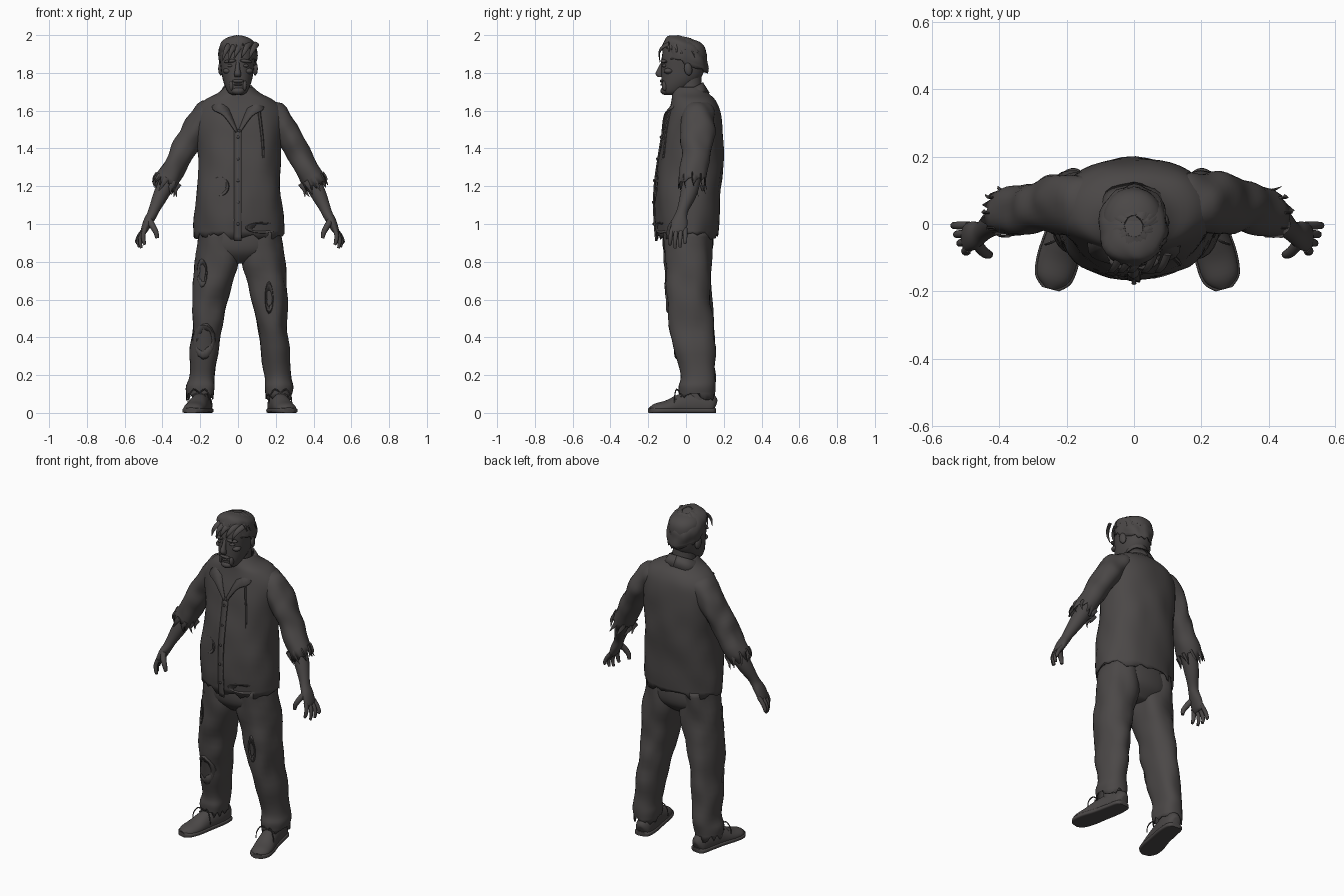
import bpy, bmesh, math, random
from mathutils import Vector, Matrix, Euler, noise

random.seed(4)
if "Cube" in bpy.data.objects:
    bpy.data.objects.remove(bpy.data.objects["Cube"])

mat = bpy.data.materials.new("charcoal")
mat.use_nodes = True
colour = (0.07, 0.064, 0.063, 1)
mat.diffuse_color = colour
bsdf = mat.node_tree.nodes["Principled BSDF"]
bsdf.inputs["Base Color"].default_value = colour
bsdf.inputs["Roughness"].default_value = 0.9
made = []


def finish(bm, name, solid=0.0):
    bmesh.ops.recalc_face_normals(bm, faces=bm.faces)
    me = bpy.data.meshes.new(name)
    bm.to_mesh(me)
    bm.free()
    me.materials.append(mat)
    ob = bpy.data.objects.new(name, me)
    bpy.context.collection.objects.link(ob)
    if solid:
        m = ob.modifiers.new("cloth thickness", 'SOLIDIFY')
        m.thickness = solid
        m.offset = -1
    made.append(ob)


def dense(secs, k):
    """Smooth in-between sections."""
    out = []
    for i in range(len(secs) - 1):
        p = [Vector(secs[max(0, min(len(secs) - 1, i + j))]) for j in (-1, 0, 1, 2)]
        for t in (j / k for j in range(k)):
            out.append(p[1] + 0.5 * t * (p[2] - p[0] + t * (2 * p[0] - 5 * p[1] + 4 * p[2] - p[3]
                       + t * (3 * (p[1] - p[2]) + p[3] - p[0]))))
    return out + [Vector(secs[-1])]


def loft(bm, secs, hint=None, n=28, k=4, power=2.0, fold=0.0, freq=9, jag=0.0, caps=(1, 1), tilt=0.0, floor=None):
    """Skin rings (x, y, z, rx, ry); level rings unless a hint direction is given."""
    rows = dense(secs, k)
    rings = []
    for i, s in enumerate(rows):
        c = Vector(s[:3])
        u, v = Vector((1, 0, 0)), Vector((0, 1, 0))
        t = (Vector(rows[min(i + 1, len(rows) - 1)][:3]) - Vector(rows[max(i - 1, 0)][:3])).normalized()
        if hint:
            u = t.cross(Vector(hint)).normalized()
            v = u.cross(t).normalized()
        ring = []
        for j in range(n):
            a = 2 * math.pi * j / n
            ca, sa = math.cos(a), math.sin(a)
            pc = math.copysign(abs(ca) ** (2 / power), ca)
            ps = math.copysign(abs(sa) ** (2 / power), sa)
            d = u * pc * s[3] + v * ps * s[4]
            q = c + d
            if fold:
                q += d * fold * noise.noise(Vector((q.x * freq, q.y * freq, q.z * freq * 0.7)))
            if jag and i == len(rows) - 1:
                q += t * random.uniform(-0.4, 1) * jag
            q.z += tilt * ps * s[4]
            if floor is not None:
                q.z = max(q.z, floor)
            ring.append(bm.verts.new(q))
        rings.append(ring)
    for a, b in zip(rings, rings[1:]):
        for j in range(n):
            bm.faces.new((a[j], a[(j + 1) % n], b[(j + 1) % n], b[j]))
    if caps[0]:
        bm.faces.new(rings[0])
    if caps[1]:
        bm.faces.new(rings[-1])


def shape(name, secs, solid=0.0, **kw):
    bm = bmesh.new()
    loft(bm, secs, **kw)
    finish(bm, name, solid)


def strand(bm, pts, r, tip=0.15, flat=1.0, hint=(0.1, 0.2, 1), n=6):
    m = len(pts) - 1
    loft(bm, [(*p, r * (1 + (tip - 1) * (i / m) ** 2), r * flat * (1 + (tip - 1) * (i / m) ** 2))
              for i, p in enumerate(pts)], hint=hint, n=n, k=3)


def blob(bm, loc, size, rot=(0, 0, 0)):
    m = Matrix.Translation(loc) @ Euler(rot).to_matrix().to_4x4() @ Matrix.Diagonal((*size, 1))
    bmesh.ops.create_uvsphere(bm, u_segments=14, v_segments=9, radius=1, matrix=m)


def span(z, x0, x1, y0, y1):
    return ((x0 + x1) / 2, (y0 + y1) / 2, z, (x1 - x0) / 2, (y1 - y0) / 2)


def front(secs, x, z):
    """Front surface depth of a body or leg at a place."""
    s = min(dense(secs, 8), key=lambda q: abs(q[2] - z))
    return s[1] - s[4] * math.sqrt(max(0, 1 - ((x - s[0]) / s[3]) ** 2))


def strip(name, upper, lower, solid=0.007):
    bm = bmesh.new()
    a, b = [[bm.verts.new(p[:3]) for p in dense(e, 4)] for e in (upper, lower)]
    for i in range(len(a) - 1):
        bm.faces.new((a[i], a[i + 1], b[i + 1], b[i]))
    finish(bm, name, solid)


def tear(name, secs, x, z, rx, rz, n=15):
    """Frayed rim of a hole in the cloth."""
    bm = bmesh.new()
    loops = [[], [], []]
    for i in range(n):
        a = 2 * math.pi * i / n
        for loop, f, lift in zip(loops, (1.15, 1.0, random.uniform(0.5, 0.85)), (-0.002, 0.008, 0.003)):
            px, pz = x + rx * f * math.cos(a), z + rz * f * math.sin(a)
            loop.append(bm.verts.new((px, front(secs, px, pz) - lift, pz)))
    for p, q in zip(loops, loops[1:]):
        for i in range(n):
            bm.faces.new((p[i], p[(i + 1) % n], q[(i + 1) % n], q[i]))
    finish(bm, name, 0.003)


# Shirt body
shirt = [span(z, -w + 0.005, w + 0.005, a, b) for z, w, a, b in (
    (1.725, .075, -.06, .095), (1.69, .115, -.075, .12), (1.655, .185, -.08, .155), (1.60, .228, -.09, .18),
    (1.5, .228, -.115, .194), (1.35, .218, -.14, .196), (1.2, .222, -.16, .19), (1.05, .232, -.162, .18),
    (.945, .236, -.152, .168))]
shape("shirt", shirt, 0.006, n=44, power=2.25, fold=0.07, jag=0.03, caps=(0, 0))

# Button strip, buttons and open neckline
zs = [1.5, 1.35, 1.2, 1.05, 0.91]
strip("button_strip", [(-.02, front(shirt, -.02, z) - .006, z) for z in zs],
      [(.018, front(shirt, .018, z) - .012, z) for z in zs])
bm = bmesh.new()
for i in range(5):
    z = 1.46 - 0.115 * i
    blob(bm, (0, front(shirt, 0, z) - .014, z), (.008, .004, .008))
finish(bm, "buttons")
for s, side in ((1, "left"), (-1, "right")):
    up = [(0, .09, 1.75), (.06, .075, 1.742), (.083, .015, 1.71), (.07, -.055, 1.66), (.035, -.10, 1.58), (0, -.125, 1.49)]
    low = [(0, .125, 1.695), (.085, .10, 1.68), (.125, .02, 1.655), (.135, -.085, 1.61), (.075, -.118, 1.575), (.01, -.13, 1.485)]
    strip(side + "_collar", [(s * x, y, z) for x, y, z in up], [(s * x, y, z) for x, y, z in low])

# Cord on the chest and frayed shirt holes
bm = bmesh.new()
strand(bm, [(x, front(shirt, x, z) - .012, z) for x, z in ((.11, 1.61), (.12, 1.53), (.13, 1.44), (.135, 1.35))],
       .008, tip=.8, hint=(0, 1, 0))
finish(bm, "chest_cord")
tear("belly_tear", shirt, -.095, 1.2, .045, .05)
tear("hem_tear", shirt, .13, .98, .085, .028)

# Trousers
shape("trouser_seat", [span(z, -w, w, a, b) for z, w, a, b in (
    (1.02, .19, -.11, .13), (.93, .205, -.125, .145), (.85, .19, -.115, .135), (.79, .07, -.06, .08))], power=2.3)
for s, side in ((1, "left"), (-1, "right")):
    sh = 0.01

    def flip(secs):
        return [(s * q[0] + sh, *q[1:]) for q in secs]

    leg = flip([span(*q) for q in (
        (.96, .005, .212, -.115, .14), (.8, .008, .232, -.115, .135), (.65, .052, .246, -.105, .13),
        (.5, .083, .25, -.092, .142), (.35, .11, .262, -.065, .15), (.2, .13, .268, -.035, .155),
        (.14, .13, .28, -.04, .152), (.095, .138, .276, -.035, .15))])
    shape(side + "_trouser_leg", leg, 0.006, fold=0.16, freq=11, jag=.03, caps=(0, 0), power=2.2)
    if s > 0:
        tear("left_thigh_tear", leg, .165, .61, .02, .075)
    else:
        tear("right_knee_tear", leg, -.18, .38, .055, .085)
        tear("right_thigh_tear", leg, -.19, .74, .025, .07)
    shape(side + "_ankle", flip([(.2, .06, .2, .045, .05), (.2, .06, .05, .045, .055)]))

    # Shoe, sole and laces
    shoe = [(.188, .152, .03, .02, .03), (.19, .135, .035, .042, .065), (.197, .07, .04, .05, .075),
            (.215, -.02, .035, .052, .068), (.235, -.1, .025, .058, .042), (.25, -.16, .02, .05, .03), (.258, -.19, .016, .02, .014)]
    shape(side + "_shoe", flip(shoe), hint=(0, 0, 1), floor=.01)
    shape(side + "_sole", flip([(x, y * 1.02, .012, w + .006, .014) for x, y, z, w, h in shoe]), hint=(0, 0, 1), power=4, floor=0)
    bm = bmesh.new()
    for i in range(3):
        y, x = -.025 - .028 * i, .218 + .007 * i
        strand(bm, [(s * (x + d) + sh, y, .108 - .018 * i - abs(d) * .6) for d in (-.035, -.012, .012, .035)], .005, 1, hint=(0, 1, 0))
    for d in (-1, 1):
        strand(bm, [(s * .215 + sh + d * a, -.03 - b, z) for a, b, z in ((0, 0, .105), (.03, .02, .125), (.055, .03, .09), (.06, .03, .05))],
               .004, .6, hint=(0, 1, 0))
    finish(bm, side + "_laces")

    # Torn sleeve and bare forearm
    shape(side + "_sleeve", flip([
        (.13, .06, 1.61, .045, .07), (.175, .06, 1.585, .072, .088), (.225, .058, 1.52, .072, .09), (.262, .055, 1.46, .066, .086),
        (.30, .05, 1.39, .062, .08), (.345, .04, 1.31, .062, .074), (.388, .03, 1.225, .064, .068)]),
        0.005, hint=(0, 1, 0), fold=.22, freq=13, jag=.05, caps=(1, 0))
    bm = bmesh.new()
    for i in range(9):
        a = i * .7
        p = Vector((s * (.375 + .058 * math.cos(a)) + sh, .033 + .07 * math.sin(a), 1.24 + .028 * math.cos(a)))
        strand(bm, [p, p + Vector((s * .02, 0, -.03)), p + Vector((s * random.uniform(.01, .05), .01, -.07))], .014, .1, .3, (0, 1, 0))
    finish(bm, side + "_sleeve_tatters")
    shape(side + "_forearm", flip([
        (.34, .038, 1.31, .042, .045), (.385, .028, 1.22, .045, .047), (.42, .01, 1.15, .04, .042), (.45, -.014, 1.085, .03, .031),
        (.465, -.025, 1.05, .027, .032), (.487, -.034, 1.01, .025, .042), (.507, -.04, .965, .018, .042), (.513, -.04, .95, .009, .035)]),
        hint=(0, 1, 0))
    bm = bmesh.new()
    for i, (dx, tz) in enumerate(((-.012, .89), (.008, .872), (.018, .878), (.026, .905))):
        y = -.073 + .023 * i
        strand(bm, [(s * x + sh, yy, z) for x, yy, z in (
            (.502, y, .975), (.518 + dx * .5, y * 1.1, .94), (.52 + dx, y * 1.15, .905), (.514 + dx, y * 1.15, tz))],
            .0125, .6, hint=(0, 1, 0), n=10)
    strand(bm, [(s * x + sh, y, z) for x, y, z in ((.48, -.055, 1.02), (.46, -.08, .985), (.444, -.09, .955), (.438, -.09, .925))],
           .017, .55, hint=(0, 1, 0), n=10)
    finish(bm, side + "_fingers")

# Neck and head
shape("neck", [(0, .02, 1.60, .075, .075), (0, .02, 1.70, .066, .066), (0, .015, 1.79, .062, .066)])
shape("head", [span(z, -w - .003, w - .003, a, b) for z, w, a, b in (
    (1.683, .025, -.10, -.06), (1.695, .047, -.12, -.02), (1.73, .066, -.128, .03), (1.775, .08, -.13, .08),
    (1.83, .088, -.13, .1), (1.885, .094, -.128, .108), (1.935, .09, -.115, .1), (1.965, .065, -.085, .07), (1.982, .02, -.03, .02))],
    power=2.2)
bm = bmesh.new()
shape("nose", [(-.002, -.122, 1.86, .009, .008), (-.002, -.135, 1.825, .012, .014),
               (-.002, -.142, 1.795, .018, .02), (-.002, -.135, 1.778, .015, .014)], n=14)
for s in (1, -1):
    blob(bm, (s * .042, -.118, 1.862), (.034, .016, .01), (0, s * .12, s * .3))
    blob(bm, (s * .04, -.113, 1.838), (.017, .014, .009))
    blob(bm, (s * .055, -.092, 1.81), (.026, .026, .016))
    blob(bm, (s * .092, .012, 1.82), (.012, .022, .034), (.2, 0, s * .3))
finish(bm, "brows_eyes_cheeks_and_ears")
bm = bmesh.new()
blob(bm, (0, -.126, 1.757), (.034, .012, .009))
blob(bm, (0, -.126, 1.738), (.022, .01, .006))
blob(bm, (0, -.108, 1.705), (.036, .028, .022))
for s in (1, -1):
    blob(bm, (s * .035, -.112, 1.733), (.012, .016, .028))
finish(bm, "mouth_and_beard")

# Hair cap and tousled locks
shape("hair", [(0, 0, 1.985, .03, .03), (0, -.003, 1.972, .065, .075), (0, -.005, 1.945, .095, .108),
               (0, -.005, 1.90, .103, .12), (0, -.005, 1.855, .1, .117)], 0.006, tilt=-.35, fold=.12, freq=22, jag=.02, caps=(1, 0), n=36)
bm = bmesh.new()
for i in range(70):
    a = random.uniform(0, 2 * math.pi)
    reach = random.uniform(.5, 1.25)
    pts = []
    for j in range(4):
        e = .25 + reach * j / 3
        b = a + .35 * j / 3
        pts.append((.104 * math.sin(e) * math.cos(b), -.008 + .122 * math.sin(e) * math.sin(b),
                    1.885 + .102 * math.cos(e) - .03 * math.sin(e) * math.sin(b)))
    strand(bm, pts, random.uniform(.011, .018), .15, .5)
for x, z in ((-.07, 1.885), (-.04, 1.875), (-.01, 1.895), (.03, 1.9), (.07, 1.89)):
    strand(bm, [(x + .03, -.09, 1.955), (x + .015, -.125, 1.935), (x, -.142, 1.905), (x - .012, -.138, z - .02)], .016, .1, .5, (0, 1, 0))
finish(bm, "hair_locks")

for ob in made:
    ob.select_set(True)
bpy.context.view_layer.objects.active = made[0]
bpy.ops.object.shade_smooth_by_angle(angle=math.radians(45))
